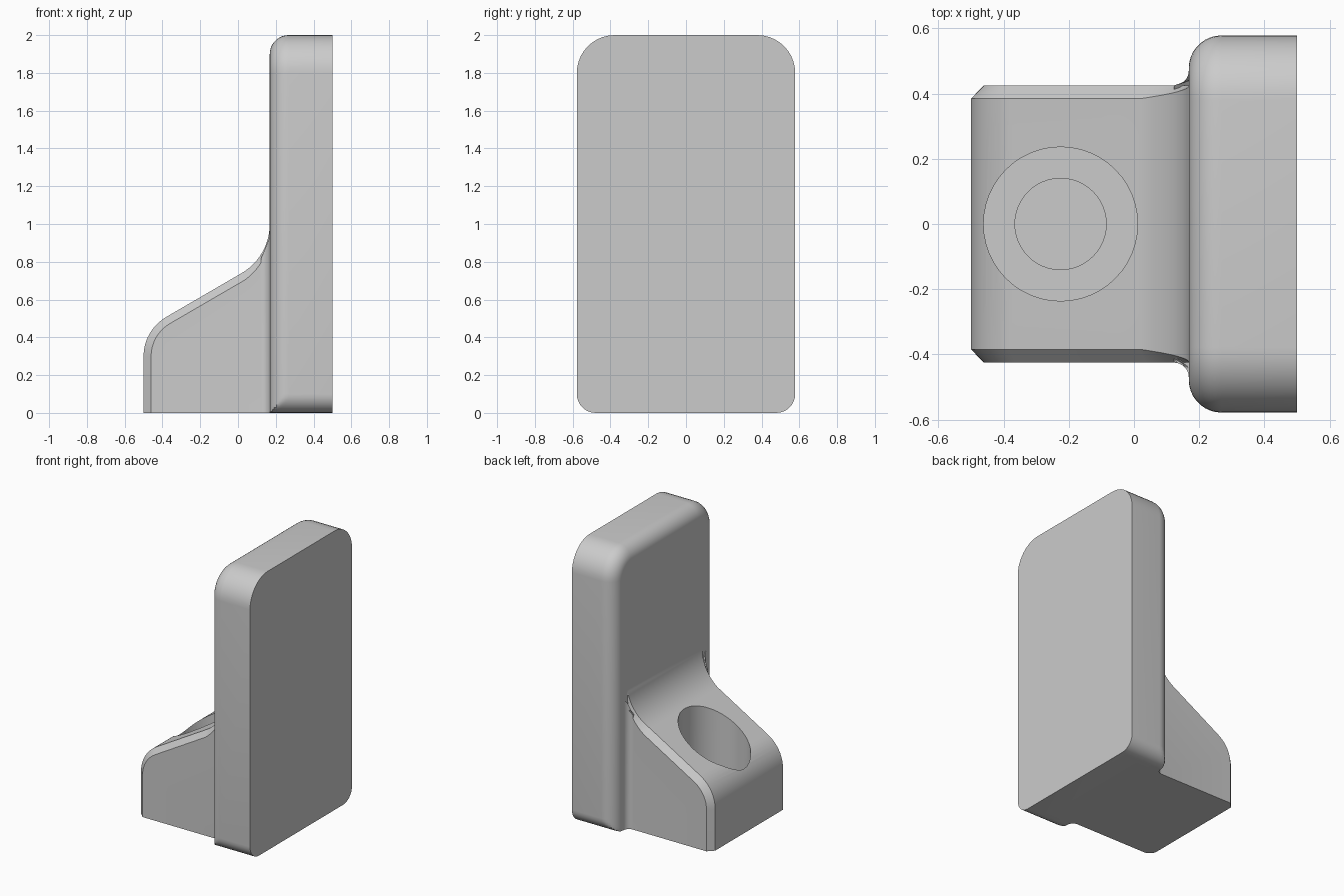
import bpy, bmesh
from math import sin, cos, radians

if "Cube" in bpy.data.objects:
    bpy.data.objects.remove(bpy.data.objects["Cube"])


def arc(cx, cy, r, a0, a1, n=10):
    return [(cx + r * cos(radians(a0 + (a1 - a0) * i / n)),
             cy + r * sin(radians(a0 + (a1 - a0) * i / n))) for i in range(n + 1)]


def loft(name, loops):
    """Skin equal-length closed loops and cap both ends."""
    bm = bmesh.new()
    rings = [[bm.verts.new(p) for p in loop] for loop in loops]
    n = len(rings[0])
    for a, b in zip(rings, rings[1:]):
        for i in range(n):
            j = (i + 1) % n
            bm.faces.new((a[i], a[j], b[j], b[i]))
    bm.faces.new(rings[0][::-1])
    bm.faces.new(rings[-1])
    bmesh.ops.recalc_face_normals(bm, faces=bm.faces)
    mesh = bpy.data.meshes.new(name)
    bm.to_mesh(mesh)
    bm.free()
    ob = bpy.data.objects.new(name, mesh)
    bpy.context.collection.objects.link(ob)
    return ob


def combine(target, tool, operation):
    mod = target.modifiers.new("combine", 'BOOLEAN')
    mod.operation, mod.object, mod.solver = operation, tool, 'EXACT'
    bpy.context.view_layer.objects.active = target
    bpy.ops.object.modifier_apply(modifier=mod.name)
    bpy.data.objects.remove(tool)


# Upright plate: rounded outline, rolled front edge on the sides and top
W, H, RT, RB, RE, XF = 0.578, 2.0, 0.2, 0.1, 0.1, 0.168


def plate_loop(x, d):
    top = arc(W - RT, H - RT, RT - d, 0, 90)
    low = [(min(y, W - d), z) for y, z in arc(W - RB, RB, RB, -90, 0, 8)]
    half = low + top
    return [(x, y, z) for y, z in half] + [(x, -y, z) for y, z in reversed(half)]


sections = [(0.5, 0.0)] + [(XF + RE - RE * sin(radians(a)), RE - RE * cos(radians(a)))
                           for a in range(0, 91, 10)]
bracket = loft("bracket", [plate_loop(x, d) for x, d in sections])

# Sloping foot with a chamfer that fades out where it sweeps up the plate
C, HW = 0.04, 0.425
convex, concave = (-0.26, 0.30, 0.24), (-0.132, 0.999, 0.30)


def foot_loop(y, c):
    pts = [(-0.5 + c, 0)]
    pts += arc(convex[0], convex[1], convex[2] - c, 180, 120)
    n = 12
    for i in range(n + 1):
        a, r = radians(-60 + 60 * i / n), concave[2] + c * (1 - i / n)
        pts.append((concave[0] + r * cos(a), concave[1] + r * sin(a)))
    pts += [(0.3, 0.999), (0.3, 0)]
    return [(x, y, z) for x, z in pts]


def foot_top(sign):
    # the upper chamfer edge moves out to the side as the chamfer fades
    pts = foot_loop(sign * (HW - C), 0)
    n = len(pts)
    out = []
    for i, (x, y, z) in enumerate(pts):
        t = min(1, max(0, (i - 12) / 12))
        out.append((x, sign * (HW - C * (1 - t) - 0.001), z))
    return out


foot = loft("foot", [foot_loop(-HW, C), foot_top(-1), foot_top(1), foot_loop(HW, C)])
combine(bracket, foot, 'UNION')

# Small concave fillets between the foot sides and the plate
R = 0.045
for s in (-1, 1):
    xy = arc(XF - R, HW + R, R, -90, 0, 6) + [(0.25, HW + R), (0.25, 0.40), (XF - R, 0.40)]
    fillet = loft("side_fillet", [
        [(x, s * y, 0) for x, y in xy],
        [(x, s * y, 0.82 + 0.11 * min(1, (x - XF + R) / R)) for x, y in xy]])
    combine(bracket, fillet, 'UNION')

# Stepped screw recess
for r, z in ((0.236, 0.2), (0.14, 0.01)):
    circle = arc(-0.225, 0, r, 0, 360, 48)[:-1]
    cutter = loft("recess_cutter", [[(x, y, h) for x, y in circle] for h in (z, 1.2)])
    cutter.hide_render = True
    combine(bracket, cutter, 'DIFFERENCE')

bpy.ops.object.select_all(action='DESELECT')
bracket.select_set(True)
bpy.context.view_layer.objects.active = bracket
bpy.ops.object.shade_smooth_by_angle(angle=radians(25))
